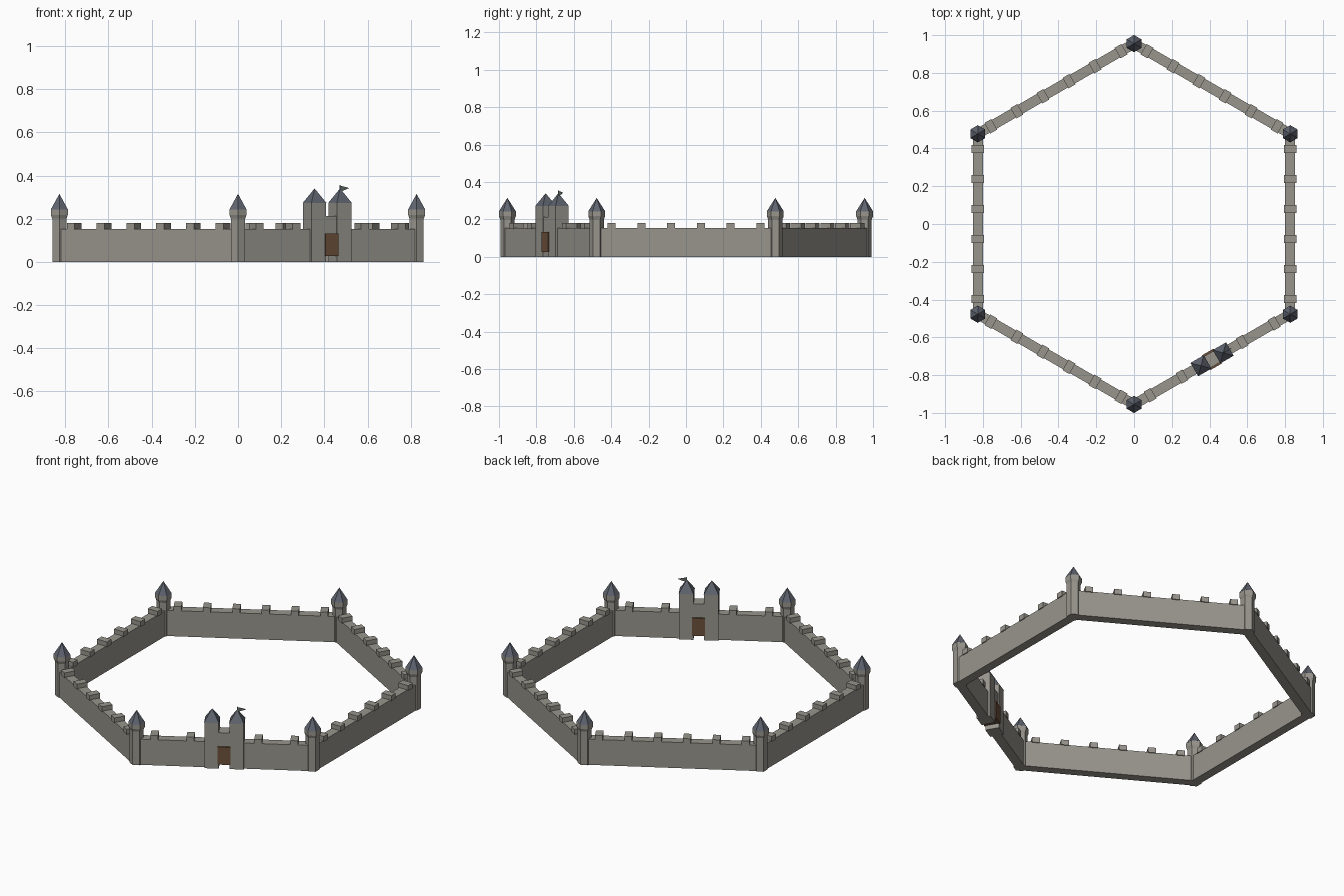
import bpy, bmesh, math
from mathutils import Matrix, Vector

if "Cube" in bpy.data.objects:
    bpy.data.objects.remove(bpy.data.objects["Cube"])


def material(name, rgb):
    m = bpy.data.materials.new(name)
    m.diffuse_color = (*rgb, 1)
    m.use_nodes = True
    m.node_tree.nodes["Principled BSDF"].inputs["Base Color"].default_value = m.diffuse_color
    return m


STONE = material("grey_stone", (0.31, 0.30, 0.265))
SLATE = material("blue_slate", (0.115, 0.128, 0.16))
WOOD = material("brown_wood", (0.15, 0.082, 0.045))
CLOTH = material("grey_green_cloth", (0.12, 0.15, 0.13))


def finish(name, bm, mat, matrix):
    bmesh.ops.recalc_face_normals(bm, faces=bm.faces)
    me = bpy.data.meshes.new(name)
    bm.to_mesh(me)
    bm.free()
    me.materials.append(mat)
    ob = bpy.data.objects.new(name, me)
    ob.matrix_world = matrix
    bpy.context.collection.objects.link(ob)
    return ob


def boxes(name, items, mat, frame):
    """items: (centre x, centre y, z bottom, z top, length, depth) in the wall frame"""
    bm = bmesh.new()
    for x, y, z0, z1, l, d in items:
        m = Matrix.Translation((x, y, (z0 + z1) / 2)) @ Matrix.Diagonal((l, d, z1 - z0, 1))
        bmesh.ops.create_cube(bm, size=1, matrix=m)
    return finish(name, bm, mat, frame)


def turned(name, rings, sides, start, mat, frame):
    """stack of n-sided rings (radius, z); radius 0 makes a point"""
    bm = bmesh.new()
    prev = None
    for r, z in rings:
        if r == 0:
            cur = [bm.verts.new((0, 0, z))] * sides
        else:
            cur = [bm.verts.new((r * math.cos(start + 2 * math.pi * i / sides),
                                 r * math.sin(start + 2 * math.pi * i / sides), z))
                   for i in range(sides)]
        if prev is None:
            bm.faces.new(cur)
        else:
            for i in range(sides):
                j = (i + 1) % sides
                quad = [prev[i], prev[j], cur[j], cur[i]]
                bm.faces.new(list(dict.fromkeys(quad)))
        prev = cur
    if rings[-1][0] > 0:
        bm.faces.new(prev)
    return finish(name, bm, mat, frame)


R = 0.955            # hexagon radius and side length
WALL_H, MERLON_H = 0.153, 0.18
WALL_D, MERLON_D, MERLON_L = 0.053, 0.064, 0.042
corners = [Vector((R * math.cos(a), R * math.sin(a), 0))
           for a in (math.radians(-90 + 60 * i) for i in range(6))]


def wall(name, x0, x1, count, frame):
    boxes(name, [((x0 + x1) / 2, 0, 0, WALL_H, x1 - x0, WALL_D)], STONE, frame)
    step = (x1 - x0) / count
    boxes(name + "_merlons",
          [(x0 + (i + 0.5) * step, 0, WALL_H - 0.004, MERLON_H, MERLON_L, MERLON_D)
           for i in range(count)], STONE, frame)


# Corner towers and curtain walls
for i, c in enumerate(corners):
    at = Matrix.Translation(c)
    turned(f"corner_tower_{i}", [(0.038, 0), (0.038, 0.2), (0.045, 0.217), (0.045, 0.243)],
           6, math.pi / 2, STONE, at)
    turned(f"corner_roof_{i}", [(0.0455, 0.243), (0, 0.315)], 6, math.pi / 2, SLATE, at)

    mid = (c + corners[(i + 1) % 6]) / 2
    frame = Matrix.Translation(mid) @ Matrix.Rotation(math.radians(30 + 60 * i), 4, "Z")
    if i:
        wall(f"wall_{i}", -R / 2, R / 2, 6, frame)
    else:
        gate = frame
        wall("gate_wall_left", -R / 2, -0.086, 2, frame)
        wall("gate_wall_right", 0.086, R / 2, 2, frame)

# Gatehouse: twin square towers, lintel and raised door
for name, x in (("left", -0.068), ("right", 0.068)):
    at = gate @ Matrix.Translation((x, 0, 0))
    turned(f"gate_tower_{name}", [(0.055, 0), (0.055, 0.272)], 4, math.pi / 4, STONE, at)
    turned(f"gate_roof_{name}", [(0.0575, 0.272), (0, 0.34)], 4, math.pi / 4, SLATE, at)
boxes("gate_lintel", [(0, 0, 0.13, 0.213, 0.066, 0.07)], STONE, gate)
boxes("gate_door", [(0, 0, 0.027, 0.132, 0.07, 0.09)], WOOD, gate)

# Pennant on the right gate tower
bm = bmesh.new()
tri = [bm.verts.new((x, -0.0015, z)) for x, z in ((0.068, 0.353), (0.068, 0.324), (0.117, 0.342))]
face = bm.faces.new(tri)
ext = bmesh.ops.extrude_face_region(bm, geom=[face])
bmesh.ops.translate(bm, vec=(0, 0.003, 0),
                    verts=[g for g in ext["geom"] if isinstance(g, bmesh.types.BMVert)])
finish("pennant", bm, CLOTH, gate)
boxes("flag_pole", [(0.068, 0, 0.32, 0.355, 0.004, 0.004)], SLATE, gate)
